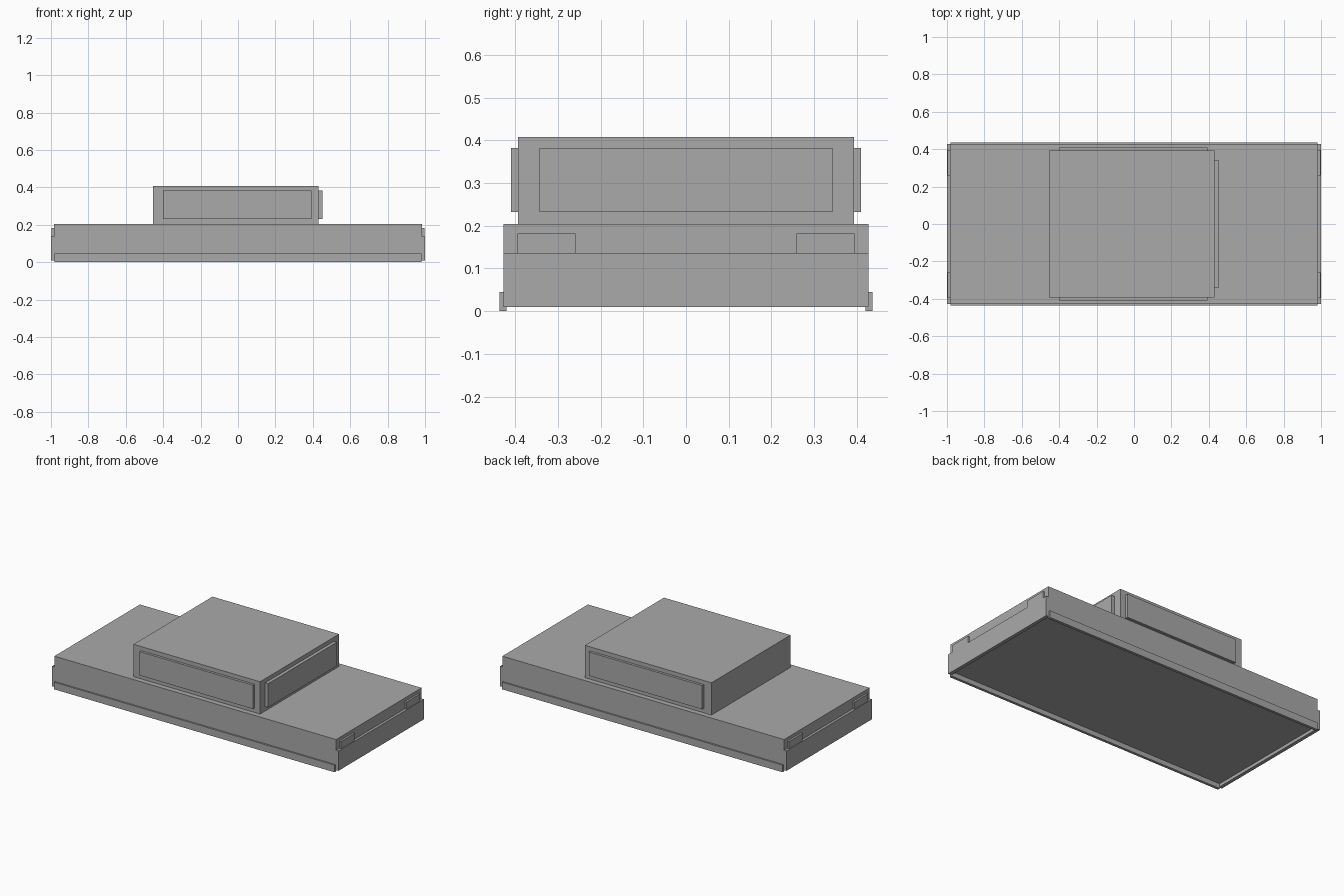
import bpy
import bmesh

default = bpy.data.objects.get("Cube")
if default:
    bpy.data.objects.remove(default, do_unlink=True)

# One plain grey for the whole vehicle
grey = bpy.data.materials.new("plain_grey")
grey.use_nodes = True
colour = (0.4, 0.4, 0.4, 1)
grey.diffuse_color = colour
grey.node_tree.nodes["Principled BSDF"].inputs["Base Color"].default_value = colour


def box(name, x, y, z):
    """Box spanning the (low, high) ranges on each axis."""
    mesh = bpy.data.meshes.new(name)
    bm = bmesh.new()
    bmesh.ops.create_cube(bm, size=1)
    for v in bm.verts:
        v.co = [lo + (c + 0.5) * (hi - lo) for c, (lo, hi) in zip(v.co, (x, y, z))]
    bm.to_mesh(mesh)
    bm.free()
    mesh.materials.append(grey)
    obj = bpy.data.objects.new(name, mesh)
    bpy.context.collection.objects.link(obj)
    return obj


def span(a, b, sign):
    return tuple(sorted((a * sign, b * sign)))


# Lower body and cabin
box("body", (-0.984, 0.984), (-0.427, 0.427), (0.03, 0.204))
box("cabin", (-0.454, 0.43), (-0.394, 0.394), (0.2, 0.408))

# Windscreen panel at the +x end
box("windscreen", (0.42, 0.451), (-0.343, 0.343), (0.232, 0.382))

for side, s in (("left", 1), ("right", -1)):
    # Side window panels and sills along the long sides
    box(f"{side}_window", (-0.4, 0.392), span(0.38, 0.41, s), (0.232, 0.382))
    box(f"{side}_sill", (-0.98, 0.98), span(0.42, 0.437, s), (0, 0.045))

for end, e in (("leading", 1), ("trailing", -1)):
    # Bumpers and paired lamps on both ends
    box(f"{end}_bumper", span(0.978, 1, e), (-0.427, 0.427), (0.01, 0.136))
    for side, s in (("left", 1), ("right", -1)):
        box(f"{end}_{side}_lamp", span(0.975, 0.996, e), span(0.259, 0.395, s), (0.13, 0.182))
